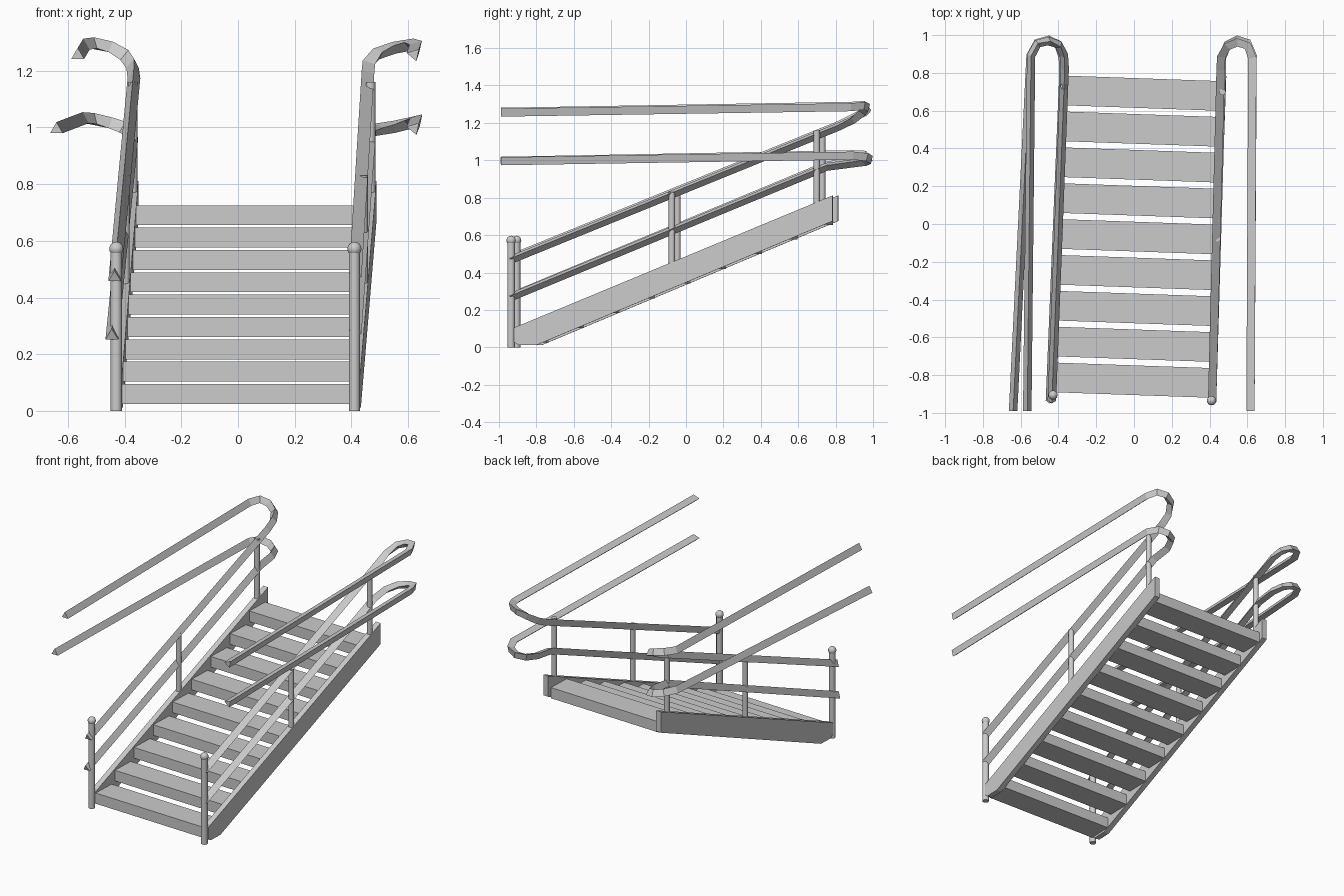
import bpy, bmesh, math
from mathutils import Vector, Matrix

cube = bpy.data.objects.get("Cube")
if cube:
    bpy.data.objects.remove(cube, do_unlink=True)

metal = bpy.data.materials.new("light_grey_metal")
metal.use_nodes = True
GREY = (0.6, 0.6, 0.6, 1)
metal.diffuse_color = GREY
metal.node_tree.nodes["Principled BSDF"].inputs["Base Color"].default_value = GREY

# The whole flight is turned slightly about the vertical
TURN = Matrix.Rotation(-0.035, 4, "Z")
SIDES = {"left": 0.443, "right": -0.397}   # stringer centre lines


def finish(name, bm, turn=True, smooth=False):
    bmesh.ops.recalc_face_normals(bm, faces=bm.faces)
    if turn:
        bm.transform(TURN)
    mesh = bpy.data.meshes.new(name)
    bm.to_mesh(mesh)
    bm.free()
    mesh.materials.append(metal)
    obj = bpy.data.objects.new(name, mesh)
    bpy.context.collection.objects.link(obj)
    if smooth:
        bpy.ops.object.select_all(action="DESELECT")
        obj.select_set(True)
        bpy.context.view_layer.objects.active = obj
        bpy.ops.object.shade_smooth_by_angle(angle=math.radians(40))


def box(name, x0, x1, y0, y1, z0, z1):
    bm = bmesh.new()
    size = Matrix.Diagonal((x1 - x0, y1 - y0, z1 - z0, 1))
    mid = Matrix.Translation(((x0 + x1) / 2, (y0 + y1) / 2, (z0 + z1) / 2))
    bmesh.ops.create_cube(bm, size=1, matrix=mid @ size)
    finish(name, bm)


def stringer(name, x, profile, thick=0.036):
    bm = bmesh.new()
    face = bm.faces.new([bm.verts.new((x - thick / 2, y, z)) for y, z in profile])
    out = bmesh.ops.extrude_face_region(bm, geom=[face])
    verts = [v for v in out["geom"] if isinstance(v, bmesh.types.BMVert)]
    bmesh.ops.translate(bm, verts=verts, vec=(thick, 0, 0))
    finish(name, bm)


def post(name, x, y, z0, z1, radius, knob=0):
    bm = bmesh.new()
    bmesh.ops.create_cone(bm, cap_ends=True, segments=12, radius1=radius,
                          radius2=radius, depth=z1 - z0,
                          matrix=Matrix.Translation((x, y, (z0 + z1) / 2)))
    if knob:
        bmesh.ops.create_uvsphere(bm, u_segments=12, v_segments=8, radius=knob,
                                  matrix=Matrix.Translation((x, y, z1)))
    finish(name, bm, smooth=True)


def rail(name, path, angles, radius=0.026):
    """Sweep a three-sided section along a path, mitred at the bends."""
    bm = bmesh.new()
    pts = [Vector(p) for p in path]
    rings = []
    for i, p in enumerate(pts):
        before = (p - pts[max(i - 1, 0)]).normalized()
        after = (pts[min(i + 1, len(pts) - 1)] - p).normalized()
        along = (before + after).normalized()
        side = along.cross(Vector((0, 0, 1))).normalized()
        up = side.cross(along)
        rings.append([bm.verts.new(p + radius * (math.cos(a) * side + math.sin(a) * up))
                      for a in map(math.radians, angles)])
    for a, b in zip(rings, rings[1:]):
        for k in range(3):
            n = (k + 1) % 3
            bm.faces.new((a[k], a[n], b[n], b[k]))
    bm.faces.new(rings[0])
    bm.faces.new(rings[-1])
    finish(name, bm, turn=False)


# Treads
for i in range(9):
    y, z = -0.905 + 0.19 * i, 0.025 + 0.0788 * i
    box(f"tread_{i + 1}", -0.38, 0.426, y, y + 0.157, z, z + 0.07)

# Sloping side boards and posts
board = [(-0.905, 0.105), (-0.905, 0.03), (-0.88, 0.012), (-0.785, 0.012),
         (0.8, 0.675), (0.8, 0.812)]
for side, x in SIDES.items():
    stringer(f"{side}_stringer", x, board)
    post(f"{side}_bottom_post", x, -0.92, 0, 0.572, 0.02, knob=0.025)
    post(f"{side}_middle_post", x, -0.06, 0.4, 0.83, 0.017)
    post(f"{side}_top_post", x, 0.715, 0.72, 1.16, 0.017)

# Handrails: up the slope, round a hairpin bend and straight back to the front
LEFT_SECTION = (135, 250, 10)
RIGHT_SECTION = (90, 210, 330)

rail("left_upper_rail",
     [(0.41, -0.94, 0.47), (0.455, 0.82, 1.185), (0.46, 0.89, 1.22),
      (0.495, 0.945, 1.262), (0.55, 0.965, 1.284), (0.605, 0.945, 1.295),
      (0.63, 0.88, 1.287), (0.62, -0.99, 1.258)], LEFT_SECTION)
rail("left_lower_rail",
     [(0.41, -0.94, 0.27), (0.46, 0.75, 0.968), (0.462, 0.88, 0.985),
      (0.495, 0.955, 0.995), (0.55, 0.98, 1.005), (0.605, 0.96, 1.02),
      (0.632, 0.89, 1.028), (0.62, -0.99, 0.998)], LEFT_SECTION)
rail("right_upper_rail",
     [(-0.435, -0.94, 0.47), (-0.367, 0.82, 1.185), (-0.37, 0.89, 1.22),
      (-0.395, 0.945, 1.25), (-0.45, 0.968, 1.278), (-0.51, 0.955, 1.292),
      (-0.545, 0.89, 1.287), (-0.565, -0.99, 1.255)], RIGHT_SECTION)
rail("right_lower_rail",
     [(-0.445, -0.94, 0.265), (-0.375, 0.75, 0.968), (-0.376, 0.88, 0.985),
      (-0.4, 0.95, 0.995), (-0.45, 0.975, 1.01), (-0.51, 0.96, 1.025),
      (-0.548, 0.89, 1.028), (-0.64, -0.99, 0.993)], RIGHT_SECTION)
